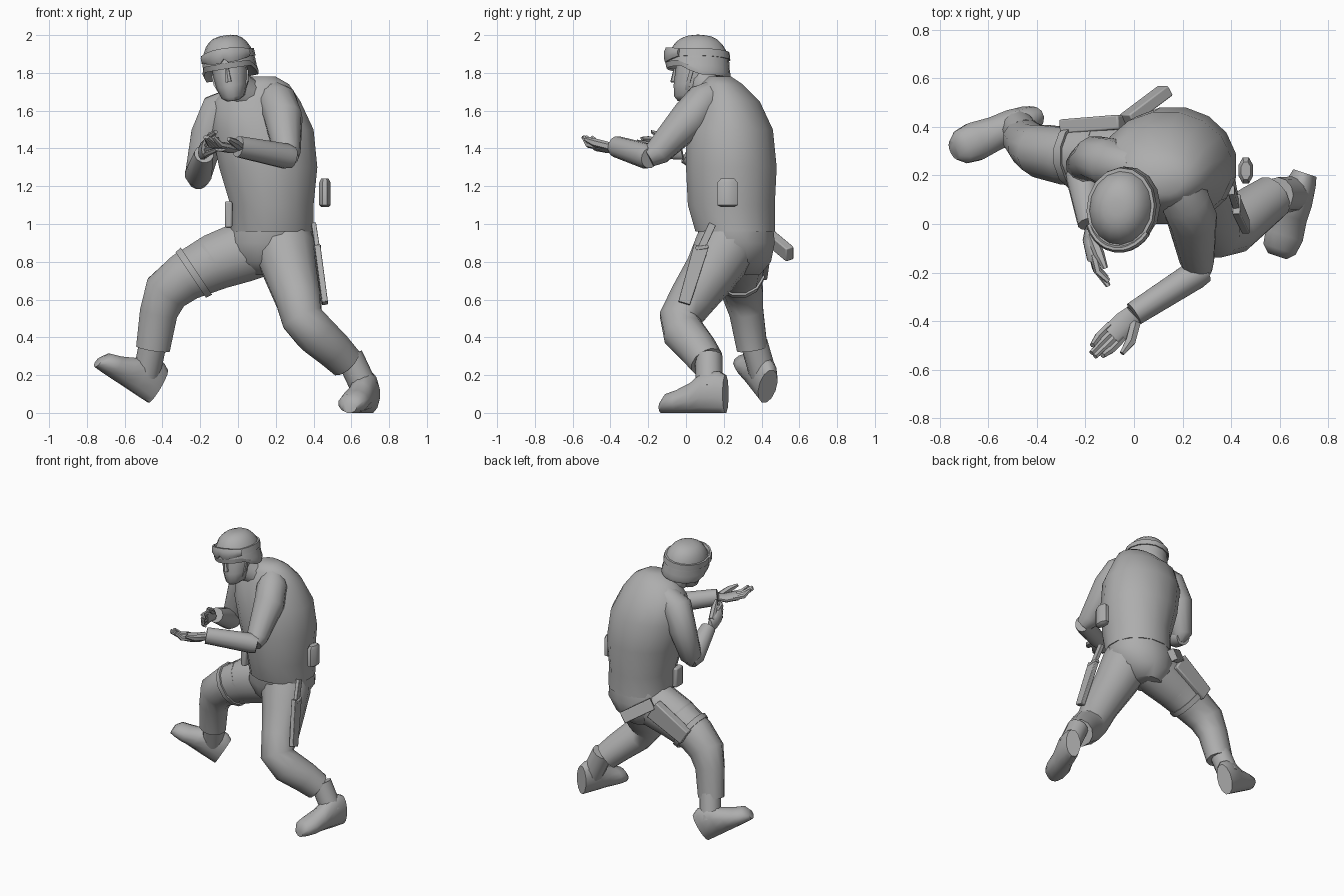
import bpy, bmesh, math
from mathutils import Vector, Matrix

if "Cube" in bpy.data.objects:
    bpy.data.objects.remove(bpy.data.objects["Cube"])

colour = (0.42, 0.42, 0.42, 1)
grey = bpy.data.materials.new("plain_grey")
grey.use_nodes = True
grey.diffuse_color = colour
grey.node_tree.nodes["Principled BSDF"].inputs["Base Color"].default_value = colour
parts = []
UP, BACK, SIDE = Vector((0, 0, 1)), Vector((0, 1, 0)), Vector((1, 0, 0))


def loft(name, stations, ref=BACK, sides=12, axis=None, frame=None, bevel=0, shape=None):
    """Skin rings (x, y, z, half width, half depth); depth lies along ref."""
    bm = bmesh.new()
    centres = [Vector(station[:3]) for station in stations]
    last = len(centres) - 1
    rings = []
    for i, station in enumerate(stations):
        tangent = axis or centres[min(i + 1, last)] - centres[max(i - 1, 0)]
        across = tangent.cross(ref).normalized()
        deep = across.cross(tangent).normalized()
        across *= station[3] / math.cos(math.pi / sides)
        deep *= station[4] / math.cos(math.pi / sides)
        ring = []
        for j in range(sides):
            angle = (j + 0.5) * math.tau / sides
            corner = centres[i] + across * math.cos(angle) + deep * math.sin(angle)
            ring.append(bm.verts.new(shape(corner, i) if shape else corner))
        rings.append(ring)
    for lower, upper in zip(rings, rings[1:]):
        for j in range(sides):
            k = (j + 1) % sides
            bm.faces.new((lower[j], lower[k], upper[k], upper[j]))
    bm.faces.new(rings[0][::-1])
    bm.faces.new(rings[-1])
    if frame:
        bm.transform(frame)
    bmesh.ops.recalc_face_normals(bm, faces=bm.faces)
    mesh = bpy.data.meshes.new(name)
    bm.to_mesh(mesh)
    bm.free()
    mesh.materials.append(grey)
    part = bpy.data.objects.new(name, mesh)
    bpy.context.collection.objects.link(part)
    if bevel:
        modifier = part.modifiers.new("soft_edges", "BEVEL")
        modifier.width, modifier.segments = bevel, 2
    parts.append(part)


def limb(name, points, flat=1, **options):
    """Tube through (x, y, z, radius), its depth scaled by flat."""
    loft(name, [(*point, point[3] * flat) for point in points], **options)


def box(name, start, end, width, depth, ref=BACK, taper=1):
    """Bevelled bar between two points."""
    loft(name, [(*start, width, depth), (*end, width * taper, depth)], ref,
         sides=4, bevel=depth / 4)


# Torso, with a hem over the hips
loft("torso", [
    (.18, .26, .96, .22, .21), (.18, .24, 1.1, .22, .23), (.16, .24, 1.3, .26, .24),
    (.13, .23, 1.5, .27, .23), (.1, .22, 1.65, .23, .17), (.12, .19, 1.74, .15, .11),
    (.13, .18, 1.78, .07, .06)], sides=16, axis=UP)
loft("pelvis", [(.18, .26, 1, .21, .2), (.17, .27, .9, .23, .2), (.15, .28, .8, .18, .17),
                (.14, .29, .73, .1, .1)], axis=UP)
limb("neck", [(.08, .18, 1.66, .1), (0, .1, 1.73, .08), (-.03, .08, 1.8, .07)])

# Arms: sleeve, then forearm
limb("left_upper_arm", [(.17, .17, 1.7, .07), (.21, .1, 1.65, .1), (.24, .02, 1.56, .1),
                        (.26, -.15, 1.38, .07), (.27, -.2, 1.35, .05)])
limb("left_forearm", [(.29, -.19, 1.35, .05), (.25, -.21, 1.36, .06), (0, -.37, 1.41, .05)],
     flat=1.1, ref=UP)
limb("right_upper_arm", [(0, .23, 1.65, .08), (-.1, .25, 1.6, .1), (-.16, .27, 1.47, .09),
                         (-.21, .24, 1.26, .07), (-.21, .22, 1.21, .03)])
limb("right_forearm", [(-.21, .26, 1.23, .05), (-.21, .2, 1.26, .07), (-.18, 0, 1.37, .05)],
     ref=SIDE)


# Hands: palm, close fingers and thumb
def hand(name, wrist, along, spread, normal):
    frame = Matrix([Vector(v).normalized() for v in (spread, along, normal)])
    frame = Matrix.Translation(wrist) @ frame.transposed().to_4x4()
    limb(name + "_palm", [(0, 0, 0, .04), (0, .05, -.01, .05), (0, .13, 0, .05)],
         flat=.5, ref=UP, frame=frame)
    for i in range(4):
        side = (i - 1.5) / 40
        reach = .25 - abs(side)
        limb(name + "_finger_%d" % i, [(side, .1, 0, .015), (side, .17, .01, .015),
                                       (side * .8, reach, .05, .01)],
             ref=UP, sides=6, frame=frame)
    limb(name + "_thumb", [(.03, .02, 0, .02), (.07, .09, .02, .02), (.08, .15, .04, .01)],
         ref=UP, sides=6, frame=frame)


hand("left_hand", (0, -.37, 1.41), (-.7, -.7, 0), (.7, -.7, 0), UP)
hand("right_hand", (-.18, -.02, 1.38), (.1, -1, .2), (.1, -.2, 1), SIDE)

# Legs, the right one flattened a little
limb("left_leg", [(.22, .25, .95, .16), (.25, .2, .86, .16), (.28, .13, .74, .14),
                  (.32, .03, .6, .12), (.34, -.03, .5, .11), (.41, -.01, .42, .11),
                  (.5, .06, .34, .1), (.57, .11, .27, .09)])
limb("right_leg", [(.11, .28, .88, .16), (.02, .28, .85, .16), (-.12, .28, .8, .15),
                   (-.28, .28, .72, .13), (-.38, .3, .64, .12), (-.42, .32, .53, .1),
                   (-.45, .35, .34, .09)], flat=.9)
for label, x in (("inner", -.12), ("outer", -.22)):
    z = .86 + x / 2
    limb("right_thigh_strap_" + label, [(x, .28, z, .15), (x - .03, .28, z - .02, .145)], flat=.9)


# Boots: the foot runs from heel to toe, the shaft joins it to the leg
def boot(name, heel, toe, ankle):
    heel, toe, ankle = Vector(heel), Vector(toe), Vector(ankle)
    ahead = (toe - heel).normalized()
    side = ahead.cross(UP).normalized()
    up = side.cross(ahead)
    frame = Matrix.Translation(heel) @ Matrix((side, ahead, up)).transposed().to_4x4()
    profile = [(-.01, .05, .1), (.03, .06, .11), (.11, .07, .11), (.18, .07, .08),
               (.26, .08, .06), (.32, .07, .05), (.35, .04, .03)]
    loft(name + "_foot", [(0, run, height, width, height) for run, width, height in profile],
         UP, axis=BACK, frame=frame)
    base = heel + ahead * .08 + up * .12
    limb(name + "_shaft", [(*base, .07), (*ankle, .07)], ref=ahead)


boot("left_boot", (.7, .2, 0), (.6, -.1, 0), (.59, .12, .3))
boot("right_boot", (-.48, .41, .06), (-.75, .3, .24), (-.45, .36, .37))

# Head and helmet share one tilted frame
head = Matrix.Translation((-.05, .065, 1.87)) @ Matrix.Rotation(math.radians(-8), 4, 'Z') \
    @ Matrix.Rotation(math.radians(-9), 4, 'Y')
limb("head", [(0, -.07, -.22, .03), (0, -.05, -.2, .06), (0, -.03, -.14, .08),
              (0, -.01, -.07, .09), (0, 0, .02, .09)], flat=1.2, axis=UP, frame=head)
limb("nose", [(0, -.13, -.12, .015), (0, -.12, -.05, .01)], sides=6, axis=UP, frame=head)


def raise_front(corner, i):
    # Lift the front of the rim clear of the face
    if i < 3:
        corner.z += .06 * max(0, min(1, -corner.y / .08))
    return corner


dome = [math.radians(angle) for angle in range(0, 90, 12)]
rim = [(0, 0, -.07, .11), (0, 0, -.1, .14), (0, 0, -.08, .145)]
crown = [(0, 0, .18 * math.sin(a) - .05, .14 * math.cos(a) ** .7) for a in dome]
limb("helmet", rim + crown, flat=1.18, sides=16, axis=UP, frame=head, shape=raise_front)
limb("goggle_strap", [(0, 0, 0, .142), (0, 0, .04, .138)],
     flat=1.18, sides=16, axis=UP, frame=head)


def lens(angle):
    # Curved round the brow, pinched over the nose
    pinch = .012 if abs(angle) < .1 else 0
    return (.14 * math.sin(angle), -.17 * math.cos(angle), .02 + pinch,
            .014, .04 * math.cos(angle) - pinch)


loft("goggles", [lens(math.radians(angle)) for angle in range(-60, 61, 12)],
     UP, sides=8, frame=head)
arc = [math.pi * step / 8 for step in range(9)]
limb("chin_strap", [(.095 * math.cos(a), -.02 - .04 * math.sin(a), -.07 - .14 * math.sin(a), .005)
                    for a in arc], flat=2, sides=4, frame=head)

# Pouches, knife sheath, holster and sidearm grip
limb("left_pouch", [(.46, .22, 1.09, .02), (.46, .22, 1.1, .03), (.46, .22, 1.22, .03),
                    (.46, .22, 1.24, .02)], flat=1.8, sides=8, axis=UP)
box("right_pouch", (-.05, .17, .98), (-.05, .17, 1.12), .02, .04)
box("knife_sheath", (.42, .08, .88), (.46, -.01, .58), .04, .016, SIDE, .8)
box("knife_handle", (.4, .14, 1), (.42, .08, .87), .02, .013, SIDE)
box("knife_guard", (.42, .05, .87), (.42, .12, .88), .01, .02, SIDE)
box("holster", (-.03, .42, .9), (-.28, .4, .75), .07, .03, taper=.8)
box("sidearm_grip", (-.03, .43, .94), (.13, .55, .84), .04, .024)

# Smooth surfaces, keeping hard creases
bpy.ops.object.select_all(action='DESELECT')
for part in parts:
    part.select_set(True)
bpy.context.view_layer.objects.active = parts[0]
bpy.ops.object.shade_smooth_by_angle(angle=math.radians(45))
